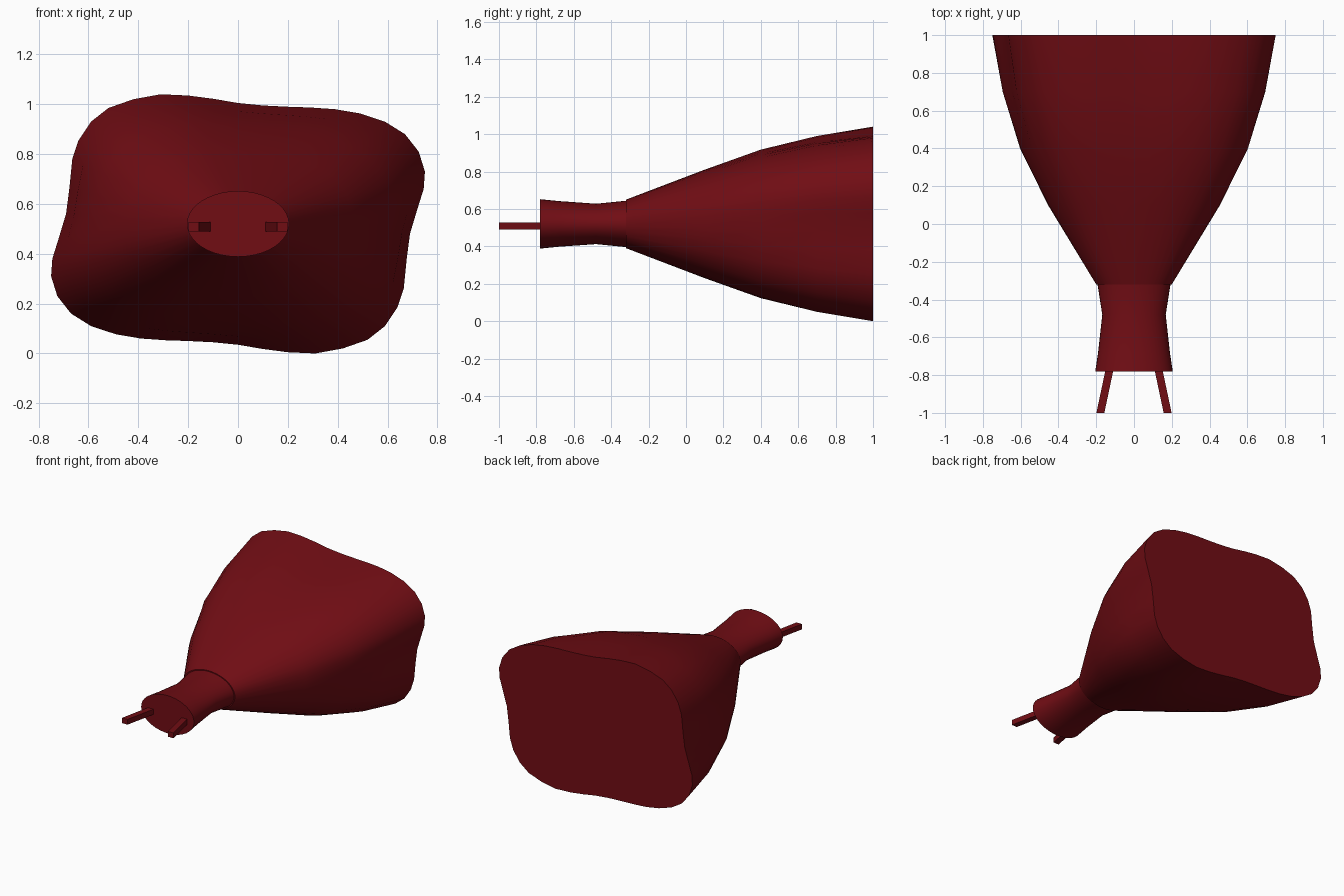
import bpy, bmesh, math

if "Cube" in bpy.data.objects:
    bpy.data.objects.remove(bpy.data.objects["Cube"])

CZ = 0.52  # height of the central axis

red = bpy.data.materials.new("dark_red")
red.diffuse_color = (0.165, 0.004, 0.007, 1)
red.use_nodes = True
red.node_tree.nodes["Principled BSDF"].inputs["Base Color"].default_value = red.diffuse_color


def loft(name, rings, smooth=True):
    """Skin a list of equal-length rings and cap both ends."""
    bm = bmesh.new()
    rows = [[bm.verts.new(p) for p in ring] for ring in rings]
    n = len(rows[0])
    for a, b in zip(rows, rows[1:]):
        for i in range(n):
            j = (i + 1) % n
            bm.faces.new((a[i], a[j], b[j], b[i]))
    bm.faces.new(rows[0])
    bm.faces.new(rows[-1])
    bmesh.ops.recalc_face_normals(bm, faces=bm.faces)
    mesh = bpy.data.meshes.new(name)
    bm.to_mesh(mesh)
    bm.free()
    mesh.materials.append(red)
    obj = bpy.data.objects.new(name, mesh)
    bpy.context.collection.objects.link(obj)
    if smooth:
        bpy.ops.object.select_all(action='DESELECT')
        obj.select_set(True)
        bpy.context.view_layer.objects.active = obj
        bpy.ops.object.shade_smooth_by_angle(angle=math.radians(30))
    return obj


def ellipse(y, rx, rz, n=40):
    return [(rx * math.cos(2 * math.pi * i / n), y,
             CZ + rz * math.sin(2 * math.pi * i / n)) for i in range(n)]


# Wavy rear outline: right half, the left half is the same turned by 180 degrees
half = [(0, 0.035), (0.1, 0.018), (0.2, 0.005), (0.31, 0.0), (0.42, 0.02),
        (0.52, 0.055), (0.59, 0.11), (0.64, 0.185), (0.665, 0.26),
        (0.677, 0.38), (0.69, 0.48), (0.72, 0.58), (0.745, 0.66),
        (0.75, 0.73), (0.725, 0.81), (0.67, 0.88), (0.59, 0.93),
        (0.49, 0.963), (0.39, 0.98), (0.29, 0.987), (0.2, 0.99), (0.1, 0.995)]
outline = [(x / 0.75, (z - CZ) / 0.52) for x, z in half]
outline += [(-x, -z) for x, z in outline]

# Flared body: a small ellipse that grows and gets wavier (w) to the rear
body = []
for y, rx, rz, w in [(-0.32, 0.2, 0.13, 0), (0.1, 0.455, 0.29, 0.3),
                     (0.4, 0.603, 0.397, 0.55), (0.7, 0.695, 0.47, 0.8),
                     (1, 0.75, 0.52, 1)]:
    ring = []
    for x, z in outline:
        r = math.hypot(x, z)
        k = (1 - w) / r + w
        ring.append((x * k, z * k))
    mx = max(p[0] for p in ring)
    mz = max(p[1] for p in ring)
    body.append([(x * rx / mx, y, CZ + z * rz / mz) for x, z in ring])
loft("flared_body", body)

# Waisted neck
loft("neck", [ellipse(-0.78, 0.205, 0.132), ellipse(-0.68, 0.19, 0.122),
              ellipse(-0.48, 0.168, 0.108), ellipse(-0.32, 0.193, 0.124)])

# Two splayed square prongs
for side, s in (("left", -1), ("right", 1)):
    rings = []
    for y, x0 in ((-0.74, 0.102), (-1, 0.157)):
        rings.append([(s * x0, y, 0.49), (s * (x0 + 0.042), y, 0.49),
                      (s * (x0 + 0.042), y, 0.527), (s * x0, y, 0.527)])
    loft(side + "_prong", rings, smooth=False)
